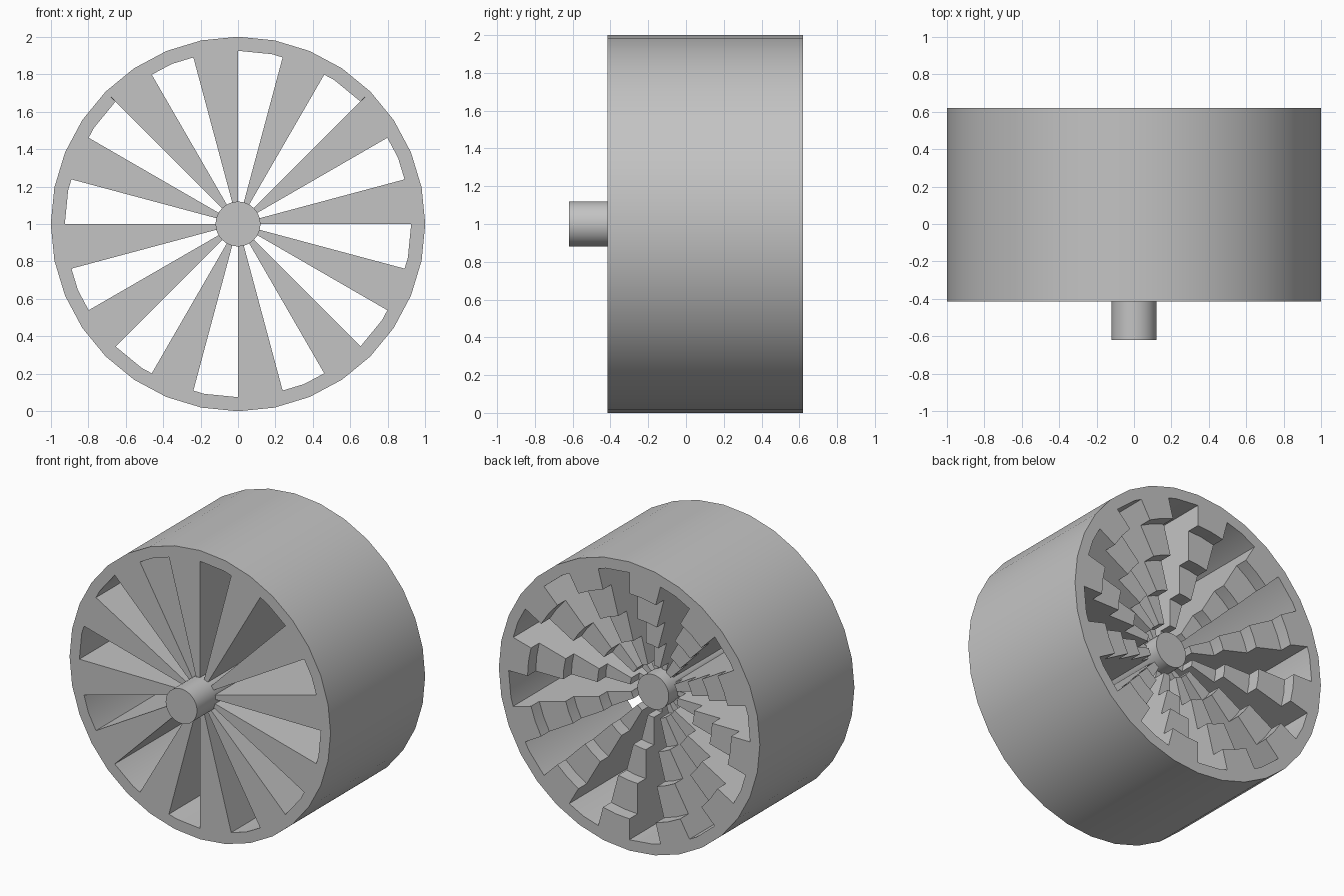
import bpy, bmesh
from math import radians, cos, sin

if "Cube" in bpy.data.objects:
    bpy.data.objects.remove(bpy.data.objects["Cube"], do_unlink=True)

# Material
grey = bpy.data.materials.new("plain_grey")
grey.use_nodes = True
colour = (0.55, 0.55, 0.55, 1)
grey.diffuse_color = colour
grey.node_tree.nodes["Principled BSDF"].inputs["Base Color"].default_value = colour

CENTRE_Z = 1.0
FRONT, BACK = -0.415, 0.62
HUB_R, RIM_IN, RIM_OUT = 0.12, 0.925, 1.0


def sweep(name, profile, start, angle, steps):
    """Sweep a closed (radius, y) profile about the y axis."""
    full = angle == 360
    bm = bmesh.new()
    rings = []
    for i in range(steps if full else steps + 1):
        a = radians(start + angle * i / steps)
        rings.append([bm.verts.new((r * cos(a), y, CENTRE_Z + r * sin(a)))
                      for r, y in profile])
    n = len(profile)
    for i in range(steps):
        a, b = rings[i], rings[(i + 1) % len(rings)]
        for j in range(n):
            k = (j + 1) % n
            bm.faces.new((a[j], a[k], b[k], b[j]))
    if not full:
        bm.faces.new(rings[0])
        bm.faces.new(rings[-1])
    bmesh.ops.recalc_face_normals(bm, faces=bm.faces)
    mesh = bpy.data.meshes.new(name)
    bm.to_mesh(mesh)
    bm.free()
    return finish(bpy.data.objects.new(name, mesh))


def finish(ob):
    if ob.name not in bpy.context.collection.objects:
        bpy.context.collection.objects.link(ob)
    ob.data.materials.append(grey)
    bpy.ops.object.select_all(action='DESELECT')
    ob.select_set(True)
    bpy.context.view_layer.objects.active = ob
    bpy.ops.object.shade_smooth_by_angle(angle=radians(30))
    return ob


# Drum rim
sweep("drum_rim", [(RIM_IN, FRONT), (RIM_OUT, FRONT),
                   (RIM_OUT, BACK), (RIM_IN, BACK)], 0, 360, 32)

# Spokes: flat in front, stepping down towards the hub at the back
STEP = 0.09
profile = [(0.1, FRONT), (0.96, FRONT), (0.96, BACK)]
depth = BACK
for r in (0.78, 0.57, 0.37, 0.18):
    profile += [(r, depth), (r, depth - STEP)]
    depth -= STEP
profile.append((0.1, depth))
for i in range(12):
    sweep(f"spoke_{i + 1}", profile, 30 * i, 15, 2)

# Hub shaft, standing out in front
HUB_FRONT, HUB_BACK = -0.62, 0.36
bpy.ops.mesh.primitive_cylinder_add(
    vertices=32, radius=HUB_R, depth=HUB_BACK - HUB_FRONT,
    location=(0, (HUB_FRONT + HUB_BACK) / 2, CENTRE_Z),
    rotation=(radians(90), 0, 0))
hub = bpy.context.object
hub.name = "hub_shaft"
finish(hub)
